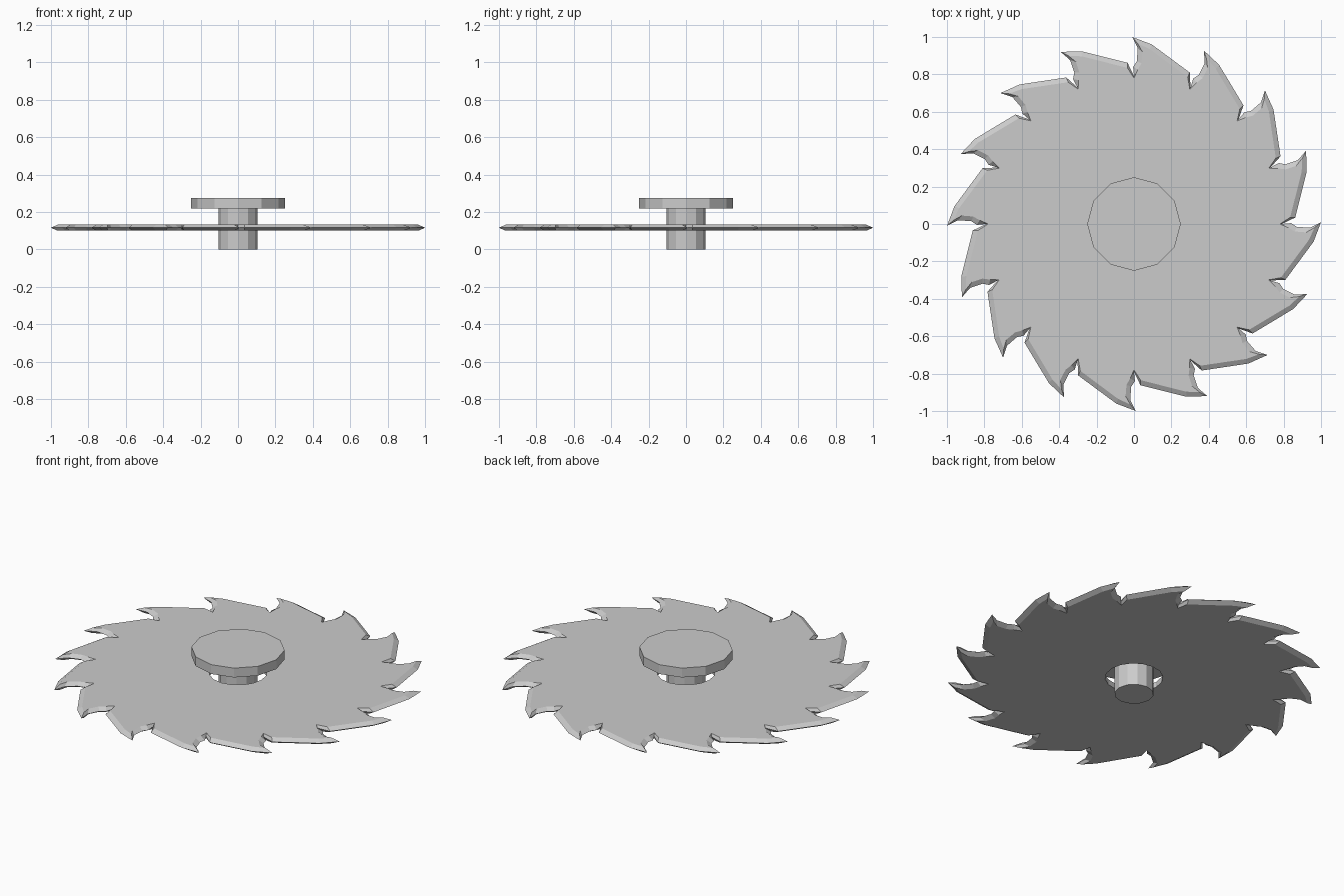
import bpy, bmesh
from math import sin, cos, pi

cube = bpy.data.objects.get("Cube")
if cube:
    bpy.data.objects.remove(cube)

steel = bpy.data.materials.new("grey steel")
steel.use_nodes = True
STEEL = (0.6, 0.6, 0.6, 1)
steel.diffuse_color = STEEL
steel.node_tree.nodes["Principled BSDF"].inputs["Base Color"].default_value = STEEL


def add_object(name, bm):
    bmesh.ops.recalc_face_normals(bm, faces=bm.faces[:])
    mesh = bpy.data.meshes.new(name)
    bm.to_mesh(mesh)
    bm.free()
    mesh.materials.append(steel)
    obj = bpy.data.objects.new(name, mesh)
    bpy.context.collection.objects.link(obj)
    return obj


def cylinder(name, radius, bottom, top, sides=12):
    bm = bmesh.new()
    ring = [bm.verts.new((radius * cos(2 * pi * i / sides), radius * sin(2 * pi * i / sides), bottom))
            for i in range(sides)]
    base = bm.faces.new(ring)
    out = bmesh.ops.extrude_face_region(bm, geom=[base], use_keep_orig=True)
    lifted = [g for g in out["geom"] if isinstance(g, bmesh.types.BMVert)]
    bmesh.ops.translate(bm, verts=lifted, vec=(0, 0, top - bottom))
    return add_object(name, bm)


# Spindle and its cap
cylinder("spindle", 0.105, 0, 0.22)
cylinder("cap", 0.25, 0.22, 0.275)

# One tooth as (radial, clockwise) points: gullet, hooked front, tip, shoulder, notch
TEETH = 16
HOLE = 0.155
EDGE = [(0.79, 0), (0.84, -0.005), (0.87, 0.015), (0.94, 0.02), (1.0, -0.01), (0.96, 0.095), (0.81, 0.298)]
FLAT = [(0.78, 0), (0.825, 0.02), (0.86, 0.04), (0.92, 0.045), (0.965, 0.02), (0.935, 0.085), (0.785, 0.287)]
Z_LOW, Z_MID, Z_HIGH = 0.1, 0.116, 0.132


# Saw blade: flat plates above and below, chamfered to a sharp rim
def ring(bm, profile, z):
    verts = []
    for k in range(TEETH):
        a = pi / 2 - 2 * pi * k / TEETH
        verts += [bm.verts.new((u * cos(a) + v * sin(a), u * sin(a) - v * cos(a), z))
                  for u, v in profile]
    return verts


bm = bmesh.new()
rim = ring(bm, EDGE, Z_MID)
n, count = len(EDGE), len(rim)
holes = []
for z in (Z_LOW, Z_HIGH):
    flat = ring(bm, FLAT, z)
    hole = ring(bm, [(HOLE, 0)], z)
    holes.append(hole)
    for i in range(count):
        j = (i + 1) % count
        bm.faces.new((rim[i], rim[j], flat[j], flat[i]))
    for k in range(TEETH):
        tooth = flat[k * n:(k + 1) * n] + [flat[(k + 1) * n % count]]
        bm.faces.new(tooth + [hole[(k + 1) % TEETH], hole[k]])
for k in range(TEETH):
    j = (k + 1) % TEETH
    bm.faces.new((holes[0][k], holes[0][j], holes[1][j], holes[1][k]))
add_object("saw_blade", bm)
